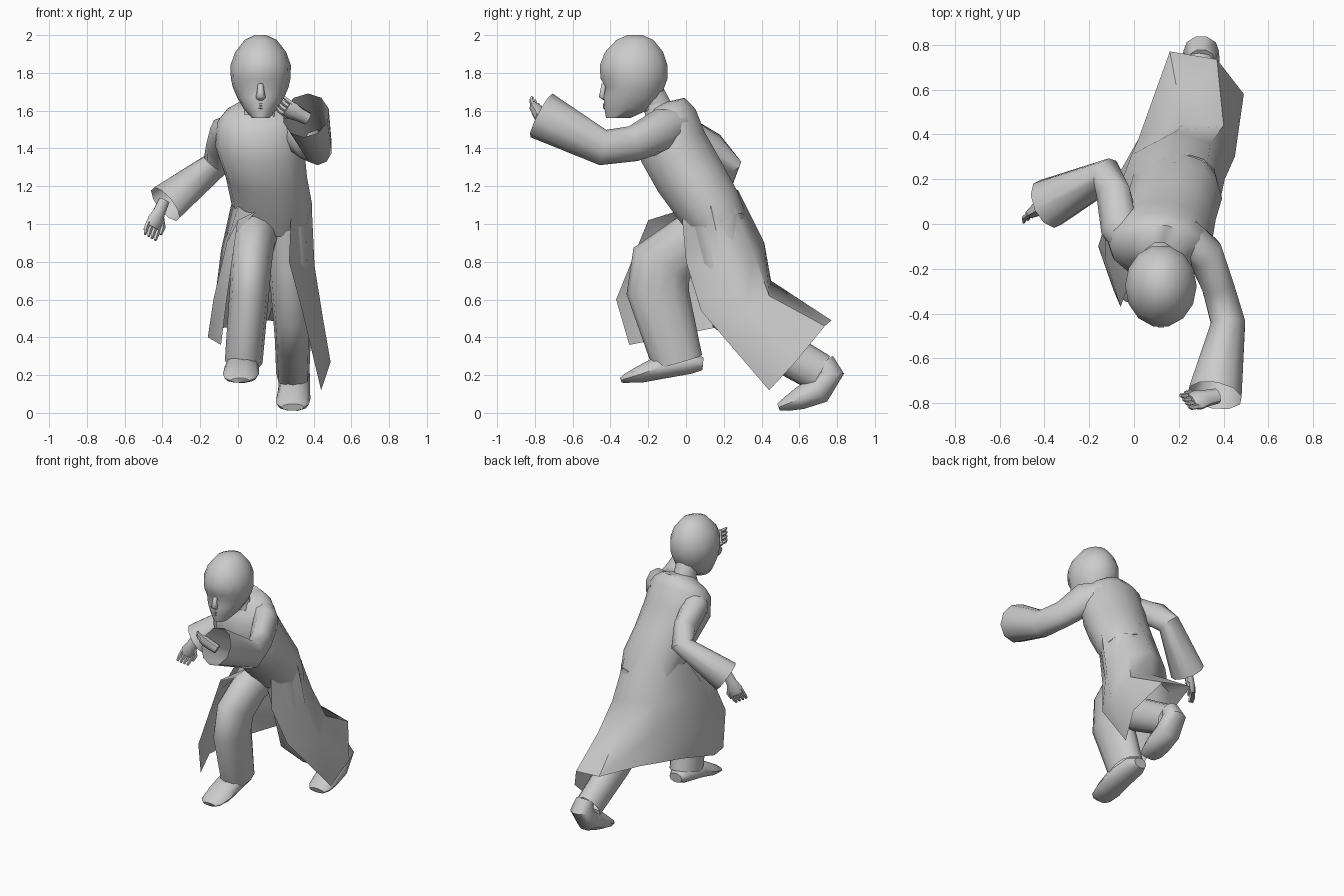
import bpy, bmesh, math
from mathutils import Vector


def finish(name, bm, angle=50):
    bmesh.ops.recalc_face_normals(bm, faces=bm.faces)
    me = bpy.data.meshes.new(name)
    bm.to_mesh(me)
    bm.free()
    ob = bpy.data.objects.new(name, me)
    bpy.context.collection.objects.link(ob)
    bpy.ops.object.select_all(action='DESELECT')
    ob.select_set(True)
    bpy.context.view_layer.objects.active = ob
    bpy.ops.object.shade_smooth_by_angle(angle=math.radians(angle))
    return ob


def loft(name, rings, n=10, ref=(1, 0, 0), normal=None, caps=(True, True), angle=50, shape=None):
    """Skin elliptical rings (x, y, z, width radius, depth radius) along their path."""
    bm = bmesh.new()
    pts = [Vector(r[:3]) for r in rings]
    loops = []
    for i, r in enumerate(rings):
        t = Vector(normal) if normal else (
            (pts[min(i + 1, len(pts) - 1)] - pts[i]).normalized() + (pts[i] - pts[max(i - 1, 0)]).normalized())
        t.normalize()
        u = Vector(ref) - t * t.dot(Vector(ref))
        u.normalize()
        w = t.cross(u)
        loop = []
        for k in range(n):
            a = math.tau * k / n
            loop.append(bm.verts.new(pts[i] + u * r[3] * math.cos(a) + w * r[4] * math.sin(a)))
        loops.append(loop)
    for a, b in zip(loops, loops[1:]):
        for k in range(n):
            bm.faces.new((a[k], a[(k + 1) % n], b[(k + 1) % n], b[k]))
    if caps[0]:
        bm.faces.new(loops[0])
    if caps[1]:
        bm.faces.new(loops[-1])
    if shape:
        for v in bm.verts:
            shape(v)
    return finish(name, bm, angle)


def sheet(name, rows):
    """Open cloth panel skinned through rows of points."""
    bm = bmesh.new()
    g = [[bm.verts.new(p) for p in row] for row in rows]
    for a, b in zip(g, g[1:]):
        for k in range(len(a) - 1):
            bm.faces.new((a[k], a[k + 1], b[k + 1], b[k]))
    return finish(name, bm)


def hand(name, wrist, tip, across, curl, thumb_side, fat=1.0):
    """Palm with four tapering fingers and a thumb."""
    w, e = Vector(wrist), Vector(tip)
    d = e - w
    s = (Vector(across) - d * d.dot(Vector(across)) / d.length_squared).normalized()
    c = Vector(curl)
    loft(name + "_palm", [(*(w + d * f), r1 * fat, r2 * fat) for f, r1, r2 in
                          ((-.3, .032, .028), (.1, .036, .03), (.42, .05, .03), (.65, .045, .02))], 8, s)
    for i in range(4):
        o = s * (i - 1.5) * .024 * fat
        a, b, g = w + d * .5 + o, w + d * .82 + o * 1.05 + c * .3, e + o + c
        loft(f"{name}_finger_{i}", [(*a, .013, .013), (*b, .013, .012), (*g, .008, .007)], 5, s)
    o = s * thumb_side
    loft(name + "_thumb", [(*(w + d * .2 + o * .02), .016, .016), (*(w + d * .5 + o * .055 + c * .3), .015, .014),
                           (*(w + d * .75 + o * .055 + c * .7), .008, .008)], 5, s)


# Coat body, closed up to the neck
loft("coat_body", [(.12, -.15, 1.625, .065, .05), (.12, -.1, 1.625, .13, .105), (.115, -.1, 1.585, .19, .135),
                   (.11, -.095, 1.54, .22, .165), (.115, -.07, 1.41, .235, .19), (.15, .02, 1.25, .215, .19),
                   (.18, .115, 1.1, .213, .178), (.18, .17, 1.0, .2, .16)],
     14, normal=(0, .42, -.9))
# Collar
loft("collar", [(.115, -.15, 1.57, .095, .07), (.118, -.145, 1.64, .075, .075)], 10, caps=(False, False))

# Coat skirt, open at the front, swept back over the rear leg
sheet("coat_skirt", [
    [(.1, -.04, 1.07), (0, -.0, 1.09), (-.03, .115, 1.13), (.04, .23, 1.17),
     (.18, .275, 1.18), (.32, .23, 1.15), (.39, .13, 1.1), (.28, -.02, 1.03)],
    [(.0, -.2, 1.02), (-.06, -.1, .9), (-.09, .1, .86), (-.01, .31, .89),
     (.19, .415, .9), (.34, .36, .84), (.405, .2, .78), (.27, .0, .8)],
    [(-.06, -.37, .6), (-.13, -.15, .6), (-.12, .13, .62), (.02, .38, .67),
     (.22, .45, .7), (.40, .44, .62), (.45, .3, .5), (.34, .08, .54)],
    [(-.09, -.3, .36), (-.16, -.1, .4), (-.08, .15, .45), (.06, .45, .47),
     (.16, .77, .49), (.37, .735, .46), (.49, .58, .27), (.44, .44, .12)]])

# Trousers
loft("front_leg", [(.12, .2, 1.0, .13, .14), (.08, .02, .91, .115, .14), (.07, -.13, .79, .108, .17),
                   (.06, -.15, .64, .105, .165), (.03, -.045, .27, .1, .135)], 12, caps=(True, False))
loft("rear_leg", [(.25, .16, 1.03, .125, .15), (.27, .2, .78, .11, .13), (.285, .25, .52, .1, .125),
                  (.29, .4, .39, .095, .115), (.29, .71, .21, .088, .105)], 12, caps=(True, False))

# Shoes
loft("front_shoe", [(.02, .09, .26, .05, .035), (.02, .03, .265, .08, .06), (.02, -.14, .24, .092, .065),
                    (.015, -.24, .205, .095, .048), (.01, -.32, .182, .08, .025), (.01, -.345, .172, .05, .014)], 10)
loft("rear_shoe", [(.3, .73, .27, .06, .06), (.3, .77, .21, .08, .07), (.297, .7, .12, .085, .08),
                   (.293, .6, .075, .09, .062), (.29, .53, .045, .085, .038), (.29, .49, .03, .06, .02)], 10)

# Sleeves
loft("left_sleeve", [(.22, -.05, 1.53, .085, .09), (.315, -.13, 1.495, .118, .085), (.375, -.28, 1.425, .095, .075),
                     (.42, -.44, 1.405, .095, .08), (.36, -.765, 1.575, .13, .125)], 10, (0, 0, 1),
     caps=(True, False))
loft("right_sleeve", [(.02, -.09, 1.53, .06, .1), (-.065, -.01, 1.485, .09, .09), (-.09, .13, 1.405, .085, .08),
                      (-.12, .215, 1.315, .075, .08), (-.385, .09, 1.105, .11, .115)], 10, (0, 0, 1),
     caps=(True, False))

# Hands
hand("left_hand", (.335, -.775, 1.575), (.215, -.8, 1.635), (.2, -.5, .6), (.01, .01, .01), -1, 1.15)
hand("right_hand", (-.41, .075, 1.08), (-.475, .045, .93), (-.8, -.5, .2), (.01, -.02, 0), -1)

# Neck and head
loft("neck", [(.11, -.1, 1.54, .07, .07), (.12, -.2, 1.7, .075, .085)], 10)


def face(v):
    # Eye sockets set back, nose bridge kept forward
    dx = abs(v.co.x - .12)
    if v.co.y < -.36 and .03 < dx < .11 and 1.7 < v.co.z < 1.75:
        v.co.y += .02


loft("head", [(.12, -.27, 2.0, .03, .04), (.12, -.27, 1.975, .085, .1), (.12, -.275, 1.91, .135, .158),
              (.12, -.277, 1.84, .16, .184), (.12, -.275, 1.77, .158, .182), (.12, -.28, 1.725, .148, .17),
              (.12, -.285, 1.67, .125, .155), (.12, -.31, 1.61, .09, .125), (.12, -.36, 1.56, .045, .065)],
     14, normal=(0, 0, -1), shape=face)
loft("nose", [(.12, -.432, 1.745, .014, .016), (.12, -.44, 1.7, .02, .018), (.12, -.442, 1.672, .026, .022),
              (.12, -.425, 1.655, .02, .012)], 6, normal=(0, 0, -1), angle=80)
for nm, z in (("upper_lip", 1.632), ("lower_lip", 1.618)):
    loft(nm, [(.12 + x, -.432 + abs(x) * .3, z, r, r) for x, r in ((-.035, .003), (0, .009), (.035, .003))],
         6, (0, 0, 1))
